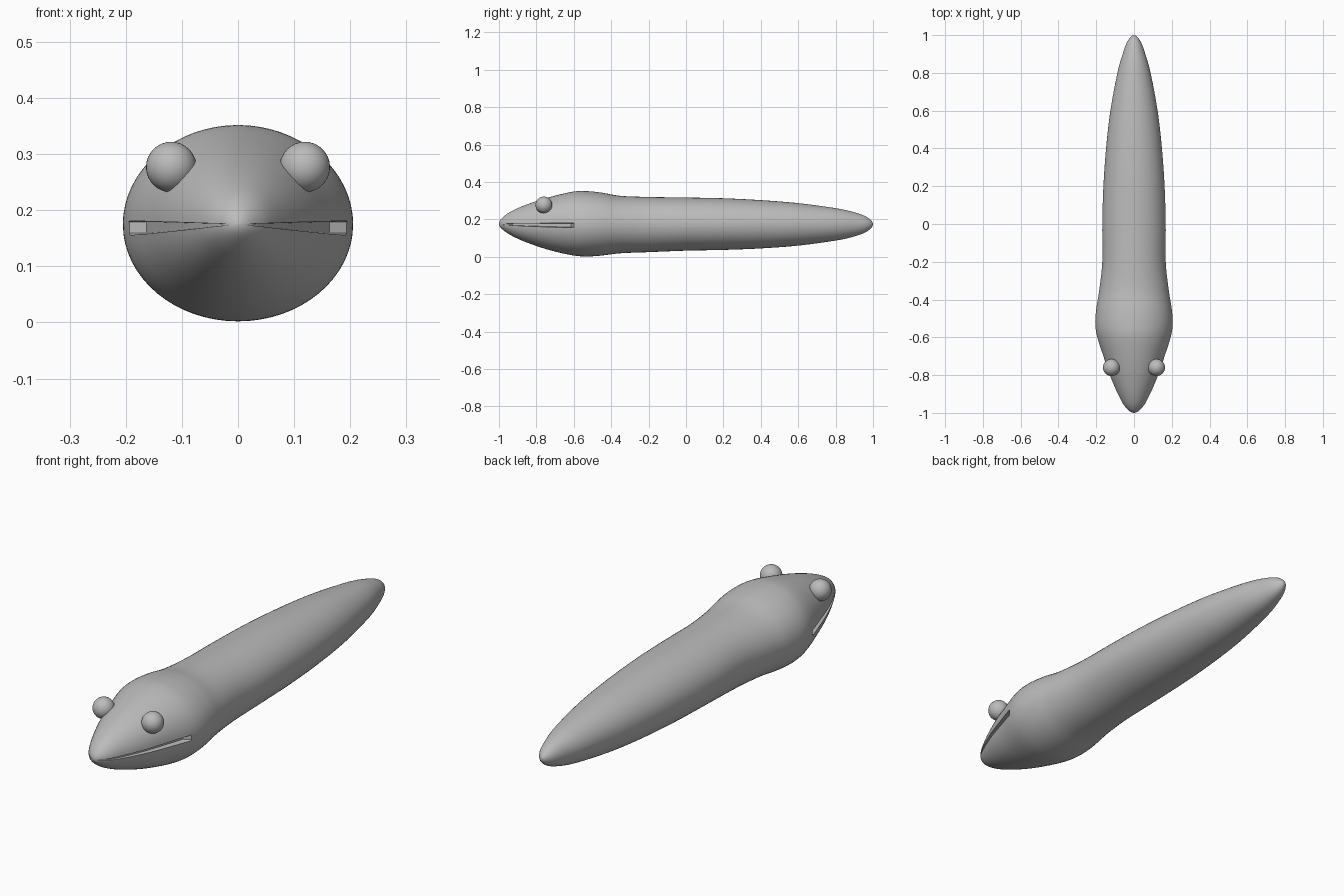
import bpy, bmesh, math

if "Cube" in bpy.data.objects:
    bpy.data.objects.remove(bpy.data.objects["Cube"])

grey = bpy.data.materials.new("plain_grey")
grey.diffuse_color = (0.5, 0.5, 0.5, 1)
grey.use_nodes = True
grey.node_tree.nodes["Principled BSDF"].inputs["Base Color"].default_value = grey.diffuse_color

AXIS_Z = 0.175
# stations along the body: y, half width, height above axis, depth below axis
STATIONS = [
    (-1.0, 0, 0, 0), (-0.97, 0.045, 0.045, 0.038), (-0.9, 0.085, 0.085, 0.078),
    (-0.8, 0.128, 0.123, 0.117), (-0.7, 0.162, 0.152, 0.147), (-0.6, 0.194, 0.174, 0.168),
    (-0.53, 0.205, 0.176, 0.173), (-0.45, 0.2, 0.168, 0.168), (-0.35, 0.184, 0.151, 0.156),
    (-0.2, 0.168, 0.145, 0.15), (0.0, 0.168, 0.142, 0.142), (0.2, 0.162, 0.138, 0.138),
    (0.4, 0.148, 0.128, 0.13), (0.6, 0.125, 0.112, 0.115), (0.8, 0.088, 0.085, 0.088),
    (0.9, 0.06, 0.063, 0.066), (0.97, 0.033, 0.036, 0.038), (1.0, 0, 0, 0)]
STEPS = 6
LOW, HIGH = -0.115, 0.035   # mouth edges, as angles around the section
DEPTH = 0.86                # mouth floor, as a share of the radius


def mirrored(p):
    return (p[0],) + tuple(-v for v in p[1:])


def smooth_rows(pts):
    """Catmull-Rom through the stations, rounded over at both tips."""
    p = [mirrored(pts[1])] + pts + [mirrored(pts[-2])]
    rows = []
    for i in range(1, len(p) - 2):
        for s in range(STEPS):
            t = s / STEPS
            rows.append([0.5 * (2 * b + (c - a) * t + (2*a - 5*b + 4*c - d) * t*t
                                + (3*b - a - 3*c + d) * t**3)
                         for a, b, c, d in zip(*p[i-1:i+3])])
    return rows[1:]


# section angles on one side: (angle, inside mouth), then mirrored
half = [(-math.pi/2 + math.pi*i/32, False) for i in range(33)]
half = [h for h in half if not LOW - 0.02 < h[0] < HIGH + 0.02]
half += [(LOW, False), (LOW + 0.02, True), (HIGH - 0.01, True), (HIGH, False)]
half.sort()
section = half + [(math.pi - a, m) for a, m in reversed(half[1:-1])]

# body with the mouth pressed into the head
bm = bmesh.new()
rings = []
for y, w, up, down in smooth_rows(STATIONS):
    ring = []
    for a, m in section:
        k = DEPTH if m and y < -0.605 else 1
        h = up if math.sin(a) > 0 else down
        ring.append(bm.verts.new((k*w*math.cos(a), y, AXIS_Z + h*math.sin(a))))
    rings.append(ring)
n = len(section)
for r0, r1 in zip(rings, rings[1:]):
    for i in range(n):
        j = (i + 1) % n
        bm.faces.new((r0[i], r0[j], r1[j], r1[i]))
for ring, y in ((rings[0], -1), (rings[-1], 1)):
    tip = bm.verts.new((0, y, AXIS_Z))
    for i in range(n):
        bm.faces.new((ring[i], ring[(i + 1) % n], tip))
bmesh.ops.recalc_face_normals(bm, faces=bm.faces[:])
mesh = bpy.data.meshes.new("body")
bm.to_mesh(mesh)
bm.free()
body = bpy.data.objects.new("body", mesh)
bpy.context.collection.objects.link(body)
body.data.materials.append(grey)

# eyes
parts = [body]
for side, name in ((-1, "left_eye"), (1, "right_eye")):
    bpy.ops.mesh.primitive_uv_sphere_add(segments=32, ring_count=16, radius=0.045,
                                         location=(side*0.119, -0.76, 0.277))
    eye = bpy.context.object
    eye.name = name
    eye.data.materials.append(grey)
    parts.append(eye)

for ob in parts:
    bpy.ops.object.select_all(action='DESELECT')
    ob.select_set(True)
    bpy.context.view_layer.objects.active = ob
    bpy.ops.object.shade_smooth_by_angle(angle=math.radians(35))
